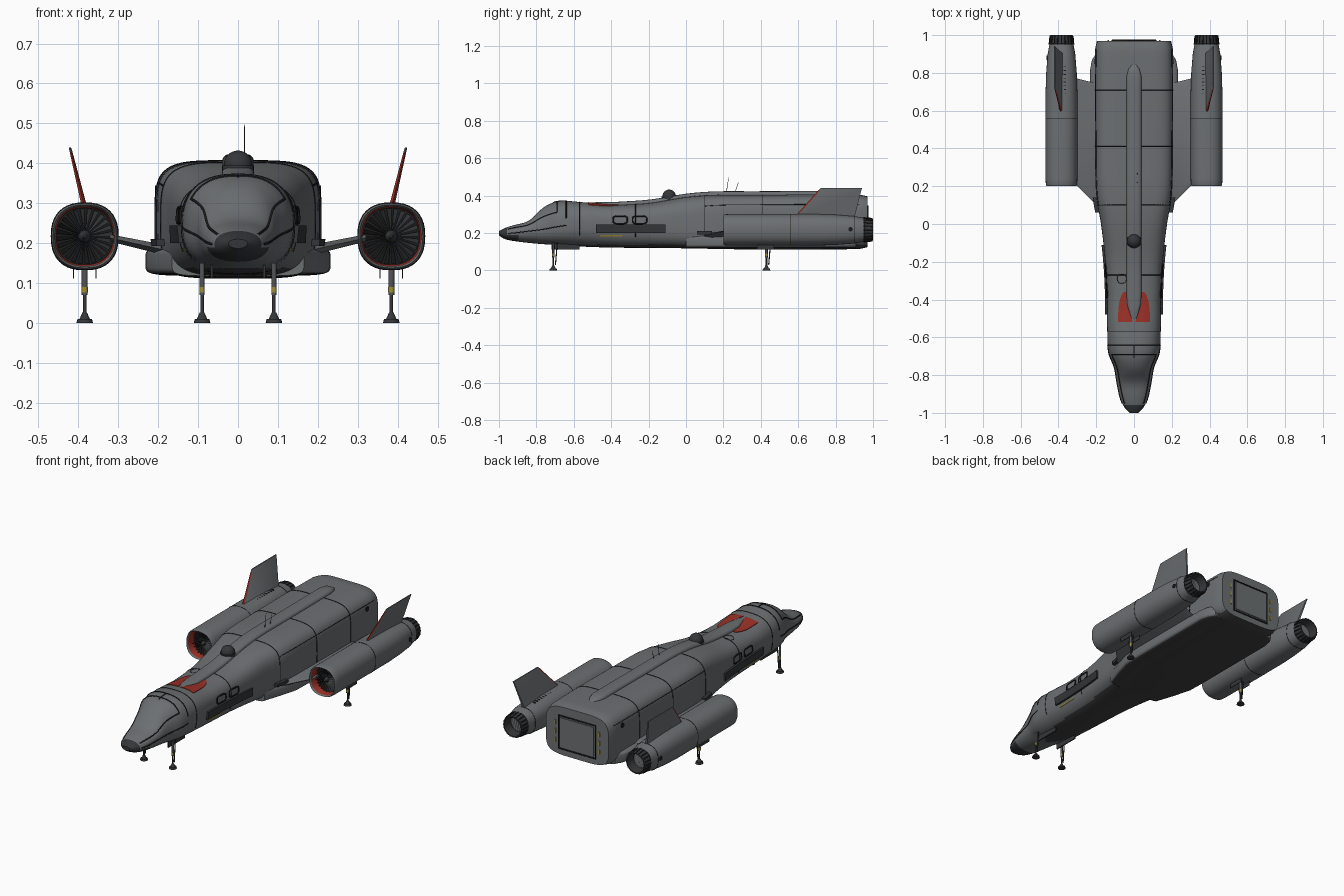
import bpy, bmesh, math
from mathutils import Vector

cube = bpy.data.objects.get("Cube")
if cube:
    bpy.data.objects.remove(cube)


def material(name, *rgb):
    m = bpy.data.materials.new(name)
    m.use_nodes = True
    m.diffuse_color = (*rgb, 1)
    m.node_tree.nodes["Principled BSDF"].inputs["Base Color"].default_value = (*rgb, 1)
    return m


GREY = material("hull grey", .15, .16, .167)
BELLY = material("belly grey", .05, .05, .05)
DARK = material("dark grey", .035, .037, .04)
BLACK = material("seam black", .012, .012, .013)
RED = material("marking red", .32, .03, .02)
YELLOW = material("warning yellow", .35, .27, .04)
METAL = material("strut metal", .09, .09, .1)


def finish(name, bm, mats, rule=None, angle=35):
    bmesh.ops.recalc_face_normals(bm, faces=bm.faces[:])
    if rule:
        for f in bm.faces:
            f.material_index = rule(f.calc_center_median())
    me = bpy.data.meshes.new(name)
    bm.to_mesh(me)
    bm.free()
    for m in mats:
        me.materials.append(m)
    me.shade_smooth()
    me.set_sharp_from_angle(angle=math.radians(angle))
    ob = bpy.data.objects.new(name, me)
    bpy.context.collection.objects.link(ob)
    return ob


def loft(name, rings, *mats, rule=None):
    bm = bmesh.new()
    rows = [[bm.verts.new(p) for p in r] for r in rings]
    n = len(rows[0])
    for a, b in zip(rows, rows[1:]):
        for i in range(n):
            bm.faces.new((a[i], a[(i + 1) % n], b[(i + 1) % n], b[i]))
    bm.faces.new(rows[0])
    bm.faces.new(rows[-1])
    return finish(name, bm, mats, rule)


def box(name, lo, hi, mat):
    bm = bmesh.new()
    bmesh.ops.create_cube(bm, size=1)
    for v in bm.verts:
        v.co = [l + (h - l) * (c + .5) for l, h, c in zip(lo, hi, v.co)]
    return finish(name, bm, [mat])


def rod(name, a, b, r1, r2, mat, sides=16):
    bm = bmesh.new()
    a, b = Vector(a), Vector(b)
    bmesh.ops.create_cone(bm, cap_ends=True, segments=sides, radius1=r1, radius2=r2, depth=(b - a).length)
    turn = (b - a).to_track_quat('Z', 'Y')
    for v in bm.verts:
        v.co = turn @ v.co + (a + b) / 2
    return finish(name, bm, [mat])


def lines(name, paths, r, mat, cyclic=False):
    cu = bpy.data.curves.new(name, 'CURVE')
    cu.dimensions = '3D'
    cu.bevel_depth = r
    cu.bevel_resolution = 1
    for path in paths:
        sp = cu.splines.new('POLY')
        sp.points.add(len(path) - 1)
        for p, co in zip(sp.points, path):
            p.co = (*co, 1)
        sp.use_cyclic_u = cyclic
    cu.materials.append(mat)
    bpy.context.collection.objects.link(bpy.data.objects.new(name, cu))


# Superellipse cross-section point and ring
def section(t, cx, y, hw, zb, zt, zm, n):
    c, s = math.cos(t), math.sin(t)
    bend = lambda v: math.copysign(abs(v) ** (2 / n), v)
    return (cx + hw * bend(c), y, zm + (zt - zm if s > 0 else zm - zb) * bend(s))


def ring(cx, y, hw, zb, zt, zm, n, count=64):
    return [section(math.tau * i / count, cx, y, hw, zb, zt, zm, n) for i in range(count)]


# Hull stations: y, half width, bottom, top, waist height, squareness
HULL = [(-1, .024, .187, .21, .2, 2), (-.97, .052, .168, .226, .197, 2.2), (-.92, .073, .157, .242, .2, 2.3),
        (-.84, .09, .147, .266, .21, 2.3), (-.76, .104, .14, .338, .22, 2.3), (-.68, .134, .135, .37, .235, 2.5),
        (-.55, .142, .127, .364, .25, 2.6), (-.4, .142, .122, .351, .25, 2.8), (-.2, .152, .12, .36, .25, 3),
        (0, .175, .118, .392, .25, 3.6), (.15, .2, .115, .404, .25, 4.3), (.35, .206, .112, .405, .25, 4.6),
        (.92, .206, .114, .405, .25, 4.6), (.97, .196, .124, .396, .25, 4.6)]


def hull(y):
    k = max(i for i in range(len(HULL) - 1) if HULL[i][0] <= y or i == 0)
    slope = lambda i, j: [(b - a) / (HULL[j][0] - HULL[i][0]) for a, b in zip(HULL[i], HULL[j])]
    a, b = HULL[k], HULL[k + 1]
    m0, m1 = slope(max(k - 1, 0), k + 1), slope(k, min(k + 2, len(HULL) - 1))
    h = b[0] - a[0]
    u = (y - a[0]) / h
    w = u * u * (3 - 2 * u)
    return [p + (q - p) * w + h * (u * (1 - u) ** 2 * s - u * u * (1 - u) * t)
            for p, q, s, t in zip(a, b, m0, m1)][1:]


def hull_z(x, y):
    hw, zb, zt, zm, n = hull(y)
    return zm + (zt - zm) * max(0, 1 - abs(x / hw) ** n) ** (1 / n)


def hull_x(y, z):
    hw, zb, zt, zm, n = hull(y)
    return hw * max(0, 1 - abs((z - zm) / (zt - zm if z > zm else zm - zb)) ** n) ** (1 / n)


def on_hull(y, deg):
    return section(math.radians(deg), 0, y, *hull(y))


def span(a, b, n):
    return [a + (b - a) * i / (n - 1) for i in range(n)]


def hull_colour(c):
    if c.y < -.95 or (c.y < -.9 and c.z < .19):
        return 1
    return 2 if c.z < .138 and c.y < .965 else 0


# Fuselage with dark nose cap and belly
loft("fuselage", [ring(0, y, *hull(y)) for y in span(-1, .97, 95)], GREY, DARK, BELLY, rule=hull_colour)
loft("lower_chine", [ring(0, y, w, .118, .192, .155, 6) for y, w in
                     ((.0, .165), (.1, .2), (.2, .229), (.3, .232), (.82, .232), (.87, .222), (.91, .195))],
     GREY, BELLY, rule=lambda c: int(c.z < .126))
lines("hull_seams", [[on_hull(y, a) for a in span(-25, 205, 60)] for y in (-.57, -.27, .1, .41, .71)], .002, BLACK)
lines("corner_seams", [[on_hull(y, a) for y in span(.1, .93, 20)] for a in (22, 158)], .0018, BLACK)

# Canopy frame
lines("canopy_frame", [[on_hull(-.64, a) for a in span(12, 168, 40)],
                       [on_hull(-.69, a) for a in span(30, 150, 40)],
                       [on_hull(y, 90) for y in span(-.71, -.64, 6)]]
      + [[on_hull(y, 90 + s * (60 - 35 * (-.69 - y))) for y in span(-.69, -.95, 20)] for s in (-1, 1)]
      + [[on_hull(y, 90 + s * 90) for y in span(-.64, -.95, 20)] for s in (-1, 1)], .003, BLACK)

# Dorsal spine, dome, aerials, hatch
spine = [(-.52, .006, -.004), (-.48, .022, .008), (-.42, .038, .014), (-.36, .04, .016)]
spine += [(y, .04, .018) for y in span(-.28, .78, 24)] + [(.82, .03, .013), (.845, .012, 0)]
loft("dorsal_spine", [ring(0, y, w, hull_z(0, y) - .025, hull_z(0, y) + h, hull_z(0, y) - .01, 3.5, 24)
                      for y, w, h in spine], GREY)
bm = bmesh.new()
bmesh.ops.create_uvsphere(bm, u_segments=24, v_segments=16, radius=.036)
finish("sensor_dome", bm, [DARK]).location = (0, -.09, .396)
rod("dome_base", (0, -.09, .36), (0, -.09, .394), .04, .04, DARK, 24)
rod("tall_aerial", (.016, .215, .41), (.016, .228, .497), .0018, .001, DARK, 6)
rod("short_aerial", (.016, .26, .41), (.016, .28, .47), .0018, .001, DARK, 6)
hatch = [(-.065 + .025 * math.cos(a), -.29 + .025 * math.sin(a)) for a in span(0, 6.1, 24)]
lines("round_hatch", [[(x, y, hull_z(x, y)) for x, y in hatch]], .0015, BLACK, True)

# Rear cargo door
lines("cargo_door_frame", [[(-.115, .971, .16), (.115, .971, .16), (.115, .971, .345), (-.115, .971, .345)]],
      .005, BLACK, True)
box("cargo_door", (-.105, .965, .17), (.105, .975, .335), GREY)

for s, side in ((1, "left"), (-1, "right")):
    # Red top marking, hugging the pointed tip of the spine
    rows = []
    for u in span(0, 1, 13):
        y = -.52 + .16 * u
        xs = span(.006 + .034 * min(1, u * 1.6), .086 - .008 * u - .022 * u ** 5, 7)
        rows.append([(s * x, y, hull_z(x, y) + .003) for x in xs]
                    + [(s * x, y, hull_z(x, y) - .01) for x in xs[::-1]])
    loft(side + "_red_marking", rows, RED)

    # Side panel, yellow stripe, cabin windows
    def side_strip(name, y0, y1, z0, z1, out, mat):
        loft(side + name, [[(s * (hull_x(y, z) + d), y, z) for z, d in
                            ((z0, -.01), (z0, out), (z1, out), (z1, -.01))] for y in span(y0, y1, 12)], mat)
    side_strip("_side_panel", -.48, -.11, .2, .244, .011, DARK)
    side_strip("_yellow_stripe", -.46, -.34, .182, .188, .002, YELLOW)
    side_strip("_vent", .06, .14, .193, .21, .02, DARK)
    frames = []
    for yc in (-.352, -.248):
        loop = [section(a, yc, 0, .038, .25, .29, .27, 4) for a in span(0, 6.1, 28)]
        frames.append([(s * (hull_x(y, z) + .001), y, z) for y, _, z in loop])
    lines(side + "_window_frames", frames, .004, BLACK, True)
    rod(side + "_rear_port", (s * .18, .86, .33), (s * .208, .86, .33), .014, .014, BLACK)
    for z in (.19, .24, .29):
        box(side + "_door_mark", (s * .137 - .004, .965, z), (s * .137 + .004, .974, z + .025), YELLOW)

    # Stub wing
    loft(side + "_stub_wing", [[(s * x, y, z + d) for y, d in
                                ((y0, 0), (y0 + .03, t), (y1 - .03, t), (y1, 0), (y1 - .03, -t), (y0 + .03, -t))]
                               for x, y0, y1, z, t in ((.18, .08, .74, .182, .013), (.32, .22, .775, .213, .009))], GREY)

    # Engine nacelle, open at the front with a red duct
    cx, cz = s * .384, .217
    eng = lambda y, r, n=2.4: ring(cx, y, r, cz - r, cz + r, cz, n, 40)
    loft(side + "_nacelle", [eng(*p) for p in ((.26, .071), (.21, .0745), (.2, .079), (.21, .083), (.24, .084),
                                               (.7, .084), (.8, .081), (.9, .073), (.95, .064))],
         GREY, RED, BLACK, rule=lambda c: 0 if math.hypot(c.x - cx, c.z - cz) > .0785 or c.y > .262
         else 1 + int(c.y > .255) if c.y > .208 else 0)
    lines(side + "_nacelle_seams", [eng(.56, .084), eng(.9, .073)], .0013, BLACK, True)
    bm = bmesh.new()
    for k in range(24):
        a = math.tau * k / 24
        bm.faces.new([bm.verts.new((cx + r * math.cos(a + d), y, cz + r * math.sin(a + d)))
                      for r, d, y in ((.015, 0, .235), (.07, 0, .238), (.07, .17, .255), (.015, .17, .25))])
    finish(side + "_fan_blades", bm, [DARK])
    rod(side + "_fan_hub", (cx, .26, cz), (cx, .215, cz), .018, .003, DARK)
    loft(side + "_nozzle", [eng(y, r, 2) for y, r in ((.92, .058), (.945, .062), (.955, .066), (.965, .062),
                                                      (.98, .062), (1, .058), (1, .052), (.95, .045))], DARK)
    lines(side + "_nozzle_ribs", [[(cx + r * math.cos(a), y, cz + r * math.sin(a)) for y, r in
                                   ((.95, .065), (.98, .063), (.997, .059))] for a in span(0, 5.97, 20)], .003, BLACK)
    for k in range(8):
        box(side + "_cooling_slot", (s * .366 - .007, .69 + .02 * k, .29), (s * .366 + .007, .694 + .02 * k, .3), BLACK)
    rod(side + "_nacelle_port", (cx + s * .06, .88, .22), (cx + s * .078, .88, .22), .012, .012, BLACK)

    # Tail fin with thin red leading edge
    fin = [[(s * x, y0, z), (s * x + t, y0 + .01, z), (s * x + t, y1, z), (s * x - t, y1, z),
            (s * x - t, y0 + .01, z)] for x, y0, y1, z, t in
           ((.382, .575, .9, .28, .007), (.418, .708, .937, .428, .0035), (.421, .72, .942, .44, .003))]
    loft(side + "_tail_fin", fin, GREY, RED, rule=lambda c: int(c.y < .68 and c.z < .42))

    # Landing legs with doors
    for place, x, y, top, wide in (("front", s * .09, -.71, .15, .006), ("rear", s * .384, .43, .145, .0075)):
        leg = side + "_" + place
        rod(leg + "_foot", (x, y, 0), (x, y, .01), .021, .018, DARK)
        rod(leg + "_ankle", (x, y, .01), (x, y, .026), .013, .006, DARK)
        rod(leg + "_piston", (x, y, .02), (x, y, .08), .0045, .0045, DARK)
        rod(leg + "_band", (x, y, .076), (x, y, .09), wide + .0005, wide + .0005, YELLOW)
        rod(leg + "_sleeve", (x, y, .07), (x, y, top), wide, wide, METAL)
        rod(leg + "_brace", (x, y + .012, .03), (x, y + .022, top), .003, .003, DARK, 8)
    box(side + "_front_gear_door", (s * .066 - .003, -.72, .113), (s * .066 + .003, -.57, .145), DARK)
    for d in (-.028, .028):
        box(side + "_rear_gear_door", (cx + d - .0015, .38, .112), (cx + d + .0015, .47, .145), DARK)
